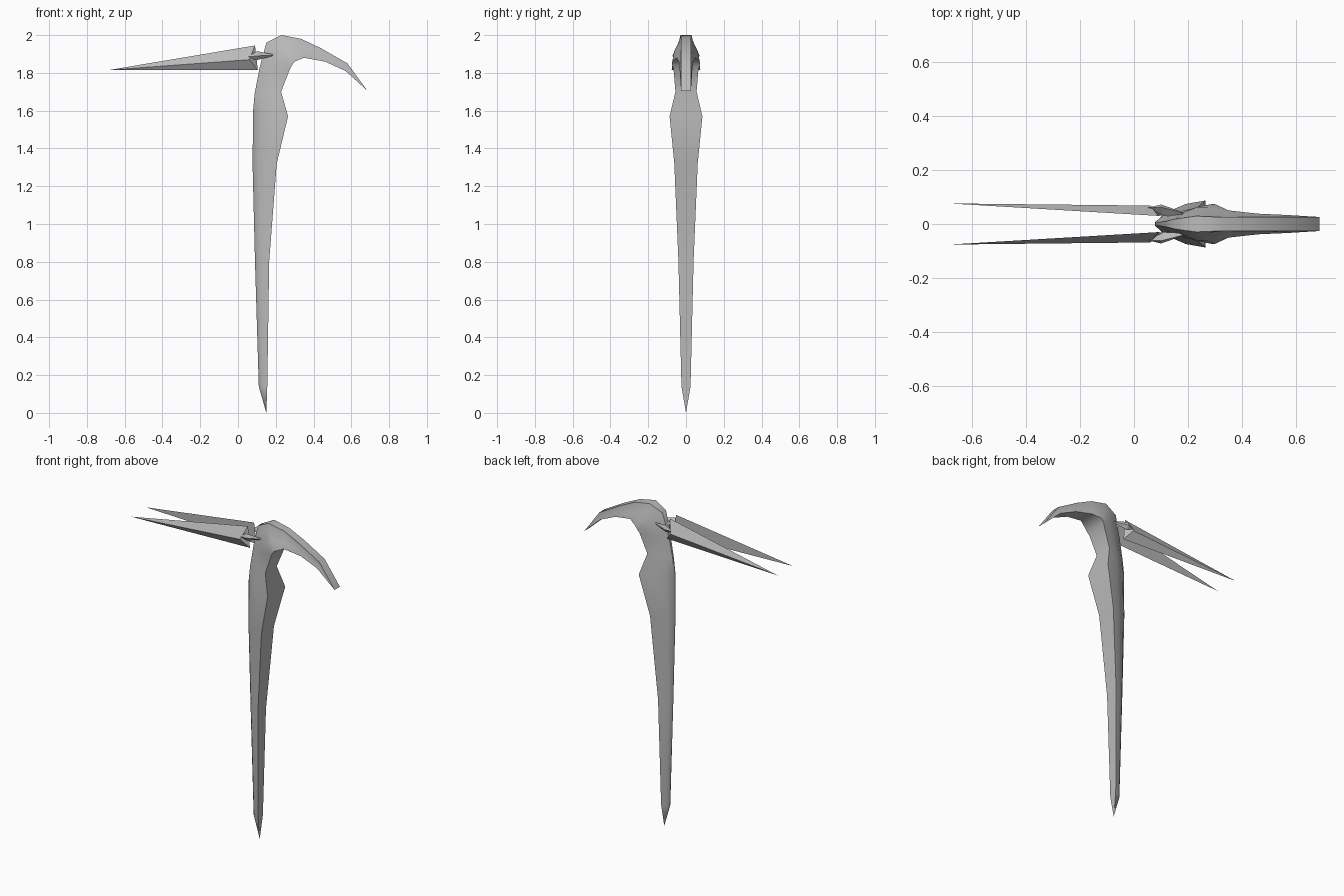
import bpy
import bmesh
import math
from mathutils import Vector

cube = bpy.data.objects.get("Cube")
if cube:
    bpy.data.objects.remove(cube)

GREY = (0.5, 0.5, 0.5, 1)
steel = bpy.data.materials.new("plain_grey")
steel.use_nodes = True
steel.diffuse_color = GREY
steel.node_tree.nodes["Principled BSDF"].inputs["Base Color"].default_value = GREY


def loft(name, rings, smooth):
    """Skin a row of equal rings, cap both ends and merge collapsed points."""
    bm = bmesh.new()
    rows = [[bm.verts.new(p) for p in ring] for ring in rings]
    n = len(rows[0])
    for a, b in zip(rows, rows[1:]):
        for i in range(n):
            j = (i + 1) % n
            bm.faces.new((a[i], a[j], b[j], b[i]))
    bm.faces.new(rows[0])
    bm.faces.new(rows[-1])
    bmesh.ops.remove_doubles(bm, verts=bm.verts, dist=0.0005)
    bmesh.ops.recalc_face_normals(bm, faces=bm.faces)
    mesh = bpy.data.meshes.new(name)
    bm.to_mesh(mesh)
    bm.free()
    mesh.materials.append(steel)
    obj = bpy.data.objects.new(name, mesh)
    bpy.context.collection.objects.link(obj)
    if smooth:
        bpy.ops.object.select_all(action="DESELECT")
        obj.select_set(True)
        bpy.context.view_layer.objects.active = obj
        bpy.ops.object.shade_smooth_by_angle(angle=math.radians(50))
    return obj


def section(outer, inner, half, ridge):
    """Wedge section: narrow ridge on the outer side, wide on the inner side."""
    a, b = Vector((outer[0], 0, outer[1])), Vector((inner[0], 0, inner[1]))
    side = [(0, ridge), (0.22, max(0.5, ridge)), (0.6, max(0.85, ridge)), (1, 1)]
    loop = side + [(t, -w) for t, w in reversed(side)]
    return [a.lerp(b, t) + Vector((0, w * half, 0)) for t, w in loop]


# Handle and curved beak: outer point, inner point, half width, ridge share
body = [
    ((0.15, 0), (0.15, 0), 0, 0),
    ((0.11, 0.14), (0.155, 0.14), 0.024, 0.1),
    ((0.09, 0.8), (0.165, 0.8), 0.04, 0.1),
    ((0.077, 1.32), (0.205, 1.32), 0.062, 0.1),
    ((0.08, 1.6), (0.265, 1.57), 0.087, 0.1),
    ((0.088, 1.69), (0.228, 1.7), 0.056, 0.1),
    ((0.115, 1.83), (0.275, 1.82), 0.066, 0.15),
    ((0.15, 1.96), (0.285, 1.84), 0.073, 0.25),
    ((0.23, 2.0), (0.3, 1.86), 0.073, 0.4),
    ((0.335, 1.98), (0.35, 1.88), 0.05, 0.5),
    ((0.44, 1.93), (0.46, 1.86), 0.038, 0.7),
    ((0.58, 1.85), (0.57, 1.81), 0.033, 0.8),
    ((0.685, 1.705), (0.685, 1.705), 0.026, 1),
]
loft("handle_and_beak", [section(*s) for s in body], True)

# Paired rear spikes and the small spindles that hold them
for label, s in (("right", -1), ("left", 1)):
    base = [(0.09, 0.03 * s, 1.945), (0.06, 0.068 * s, 1.87), (0.105, 0.032 * s, 1.815)]
    loft(label + "_spike", [base, [(-0.685, 0.076 * s, 1.815)] * 3], False)

    middle = [(0.1, 0.062 * s, 1.915), (0.1, 0.072 * s, 1.89),
              (0.1, 0.055 * s, 1.868), (0.11, 0.03 * s, 1.89)]
    ends = [[p] * 4 for p in ((0.05, 0.06 * s, 1.885), (0.205, 0.035 * s, 1.895))]
    loft(label + "_spindle", [ends[0], middle, ends[1]], False)
